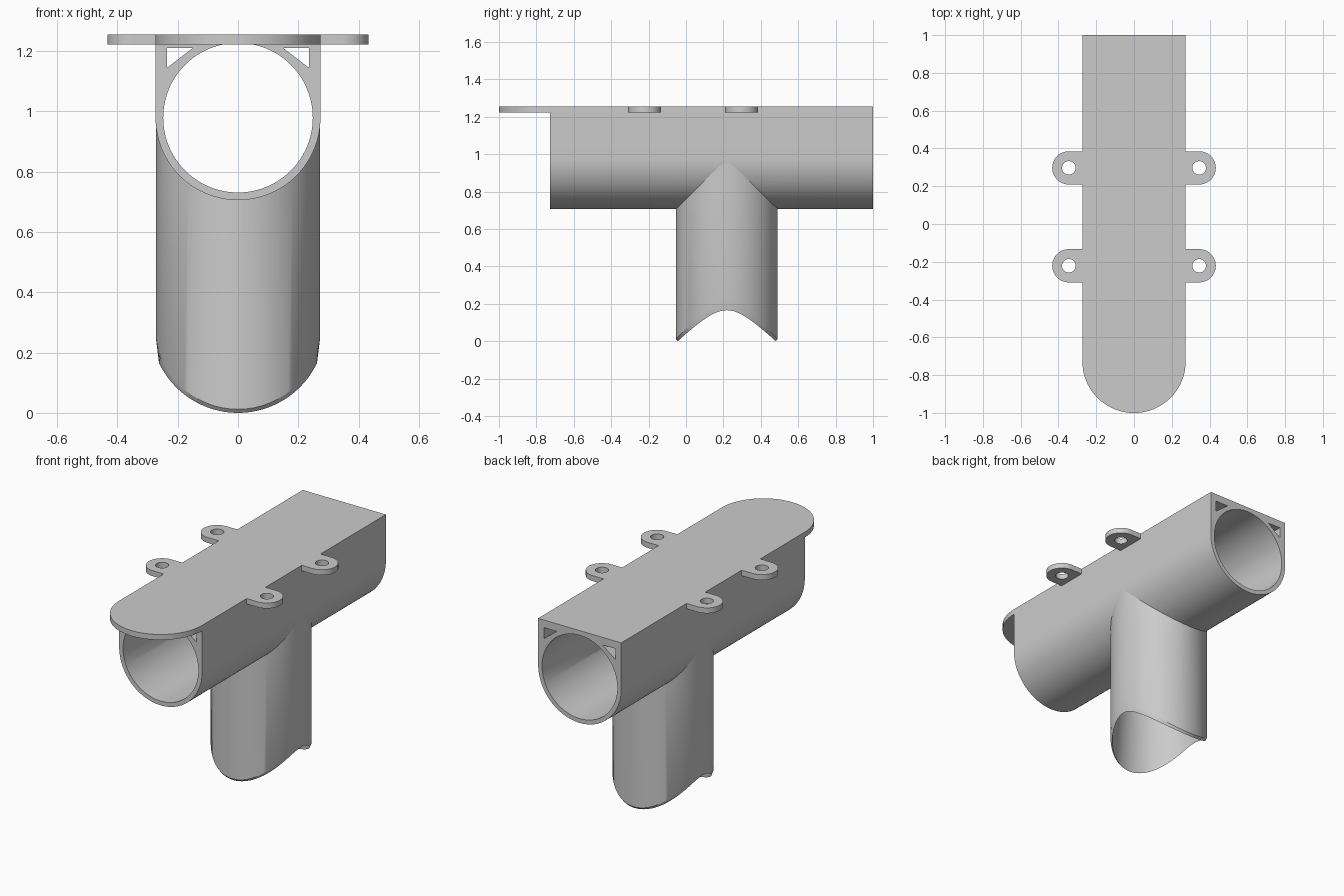
import bpy, bmesh, math
from mathutils import Matrix

if "Cube" in bpy.data.objects:
    bpy.data.objects.remove(bpy.data.objects["Cube"])

R, BORE, ZC, TOP = 0.2735, 0.248, 0.979, 1.255      # main pipe
Y0, Y1 = -0.727, 1.0
BR, BI, BY = 0.2725, 0.2455, 0.218                  # branch pipe
PLATE = 0.0325

grey = bpy.data.materials.new("plain grey")
grey.diffuse_color = (0.6, 0.6, 0.6, 1)
grey.use_nodes = True
grey.node_tree.nodes["Principled BSDF"].inputs["Base Color"].default_value = grey.diffuse_color


def arc(cx, cy, r, a0, a1, n):
    return [(cx + r * math.cos(math.radians(a0 + (a1 - a0) * i / n)),
             cy + r * math.sin(math.radians(a0 + (a1 - a0) * i / n))) for i in range(n + 1)]


def circle(cx, cy, r, n):
    return arc(cx, cy, r, 0, 360, n)[:-1]


def add(name, mesh):
    ob = bpy.data.objects.new(name, mesh)
    bpy.context.scene.collection.objects.link(ob)
    mesh.materials.clear()
    mesh.materials.append(grey)
    return ob


def extrude(name, loops, depth, matrix):
    """Fill flat outlines (inner loops become holes) and extrude about the middle."""
    cu = bpy.data.curves.new(name, 'CURVE')
    cu.dimensions, cu.fill_mode, cu.extrude = '2D', 'BOTH', depth / 2
    for pts in loops:
        sp = cu.splines.new('POLY')
        sp.points.add(len(pts) - 1)
        for p, (x, y) in zip(sp.points, pts):
            p.co = (x, y, 0, 1)
        sp.use_cyclic_u = True
    tmp = bpy.data.objects.new(name + "_outline", cu)
    bpy.context.scene.collection.objects.link(tmp)
    bpy.context.view_layer.update()
    deps = bpy.context.evaluated_depsgraph_get()
    mesh = bpy.data.meshes.new_from_object(tmp.evaluated_get(deps))
    bpy.data.objects.remove(tmp)
    bm = bmesh.new()
    bm.from_mesh(mesh)
    bmesh.ops.remove_doubles(bm, verts=bm.verts, dist=1e-5)
    bmesh.ops.transform(bm, matrix=matrix, verts=bm.verts)
    bmesh.ops.recalc_face_normals(bm, faces=bm.faces)
    bm.to_mesh(mesh)
    bm.free()
    return add(name, mesh)


def cut(ob, cutter):
    m = ob.modifiers.new("cut", 'BOOLEAN')
    m.operation, m.solver, m.object = 'DIFFERENCE', 'EXACT', cutter
    bpy.context.view_layer.update()
    deps = bpy.context.evaluated_depsgraph_get()
    mesh = bpy.data.meshes.new_from_object(ob.evaluated_get(deps))
    ob.modifiers.clear()
    ob.data = mesh
    bpy.data.objects.remove(cutter)


# Main pipe: U-shaped section with round bore and two corner triangles
along_y = Matrix.Translation((0, (Y0 + Y1) / 2, 0)) @ Matrix.Rotation(math.pi / 2, 4, 'X')
u_shape = [(R, TOP)] + [(-R, TOP)] + arc(0, ZC, R, 180, 360, 48)
triangles = [[(s * 0.235, 1.21), (s * 0.15, 1.21), (s * 0.235, 1.145)] for s in (-1, 1)]
main = extrude("main_pipe", [u_shape, circle(0, ZC, BORE, 96)] + triangles, Y1 - Y0, along_y)
cut(main, extrude("branch_bore", [circle(0, BY, BI, 96)], 0.48,
                  Matrix.Translation((0, 0, 0.74))))

# Branch pipe: rings joined into a closed tube with a saddle-shaped lower rim
N = 96
rings = [(BR, lambda x: 0.98),
         (BR, lambda x: 0.275 - math.sqrt(0.275 ** 2 - x * x) + 0.012),
         (0.262, lambda x: 0.29 - math.sqrt(0.29 ** 2 - x * x)),
         (BI, lambda x: 0.32),
         (BI, lambda x: 0.98)]
bm = bmesh.new()
grid = []
for r, height in rings:
    grid.append([bm.verts.new((x, BY + y, height(x))) for x, y in circle(0, 0, r, N)])
for k in range(len(grid)):
    a, b = grid[k], grid[(k + 1) % len(grid)]
    for i in range(N):
        j = (i + 1) % N
        bm.faces.new((a[i], a[j], b[j], b[i]))
bmesh.ops.recalc_face_normals(bm, faces=bm.faces)
mesh = bpy.data.meshes.new("branch_pipe")
bm.to_mesh(mesh)
bm.free()
branch = add("branch_pipe", mesh)
cut(branch, extrude("main_solid", [u_shape], Y1 - Y0, along_y))

# Rounded lip of the top plate, overhanging the front opening
flat = Matrix.Translation((0, 0, TOP - PLATE / 2))
extrude("front_lip", [arc(0, Y0, R, 180, 360, 64)], PLATE, flat)

# Four screw tabs with holes
for y in (-0.221, 0.297):
    for s, side in ((-1, "left"), (1, "right")):
        outline = [(R, y - 0.088)] + arc(0.345, y, 0.088, -90, 90, 32) + [(R, y + 0.088)]
        loops = [outline, circle(0.345, y, 0.036, 32)]
        loops = [[(s * px, py) for px, py in lp] for lp in loops]
        extrude(side + "_screw_tab", loops, PLATE, flat)

# Smooth shading with crisp edges
for ob in bpy.context.scene.objects:
    ob.select_set(True)
    bpy.context.view_layer.objects.active = ob
bpy.ops.object.shade_smooth_by_angle(angle=math.radians(30))
